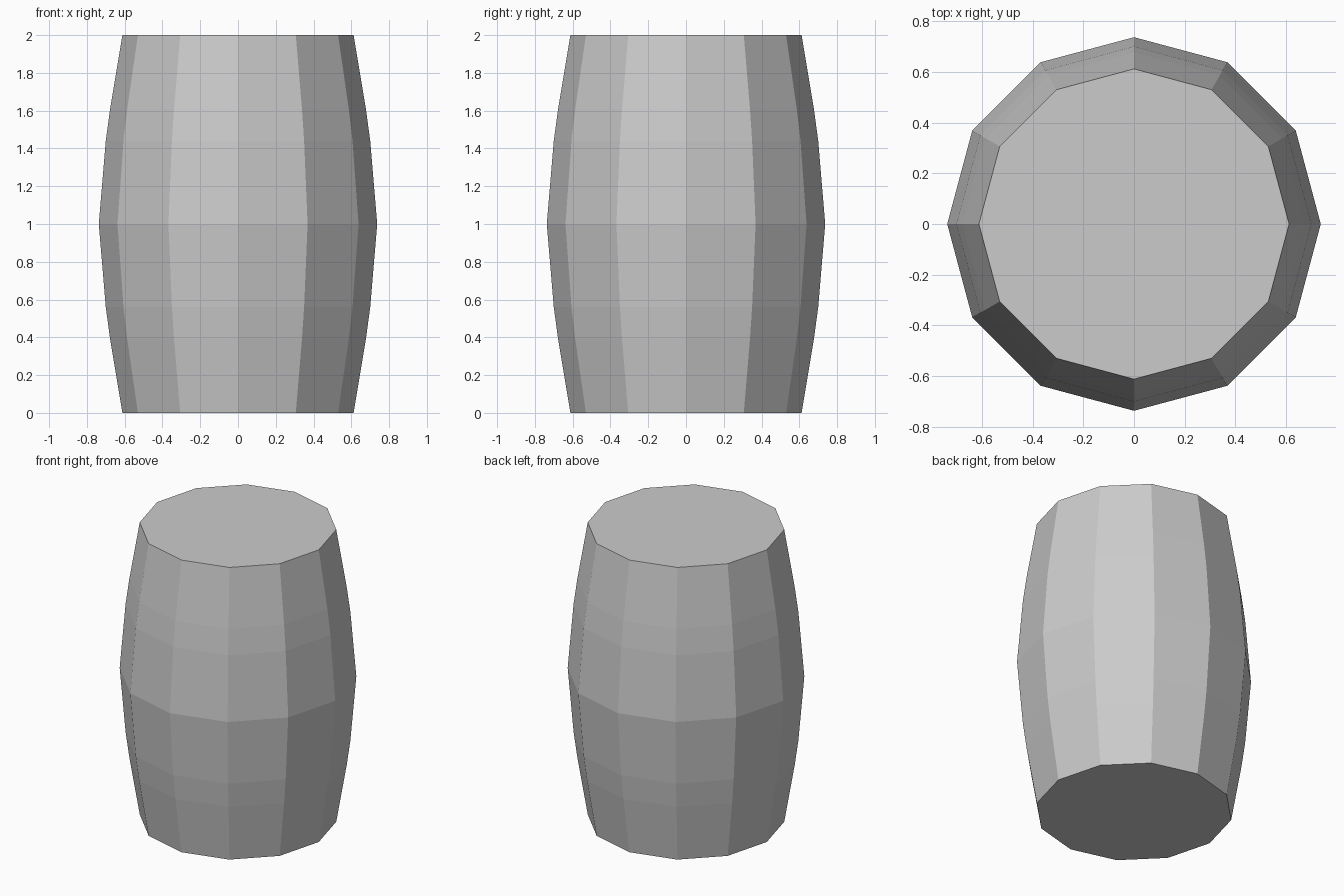
import bpy, bmesh
from math import cos, sin, pi

if "Cube" in bpy.data.objects:
    bpy.data.objects.remove(bpy.data.objects["Cube"])

SIDES = 12
# half profile from base to belly: (height, radius), mirrored for the top
half = [(0, 0.612), (0.39, 0.677), (0.56, 0.70), (1, 0.737)]
profile = half + [(2 - z, r) for z, r in reversed(half[:-1])]

# barrel body: stacked rings joined by flat staves
bm = bmesh.new()
rings = [[bm.verts.new((r * cos(2 * pi * i / SIDES), r * sin(2 * pi * i / SIDES), z))
          for i in range(SIDES)] for z, r in profile]
for low, high in zip(rings, rings[1:]):
    for i in range(SIDES):
        j = (i + 1) % SIDES
        bm.faces.new((low[i], low[j], high[j], high[i]))

# flat lid and base
bm.faces.new(rings[-1])
bm.faces.new(rings[0][::-1])

mesh = bpy.data.meshes.new("barrel")
bm.to_mesh(mesh)
bm.free()
bpy.context.collection.objects.link(bpy.data.objects.new("barrel", mesh))
